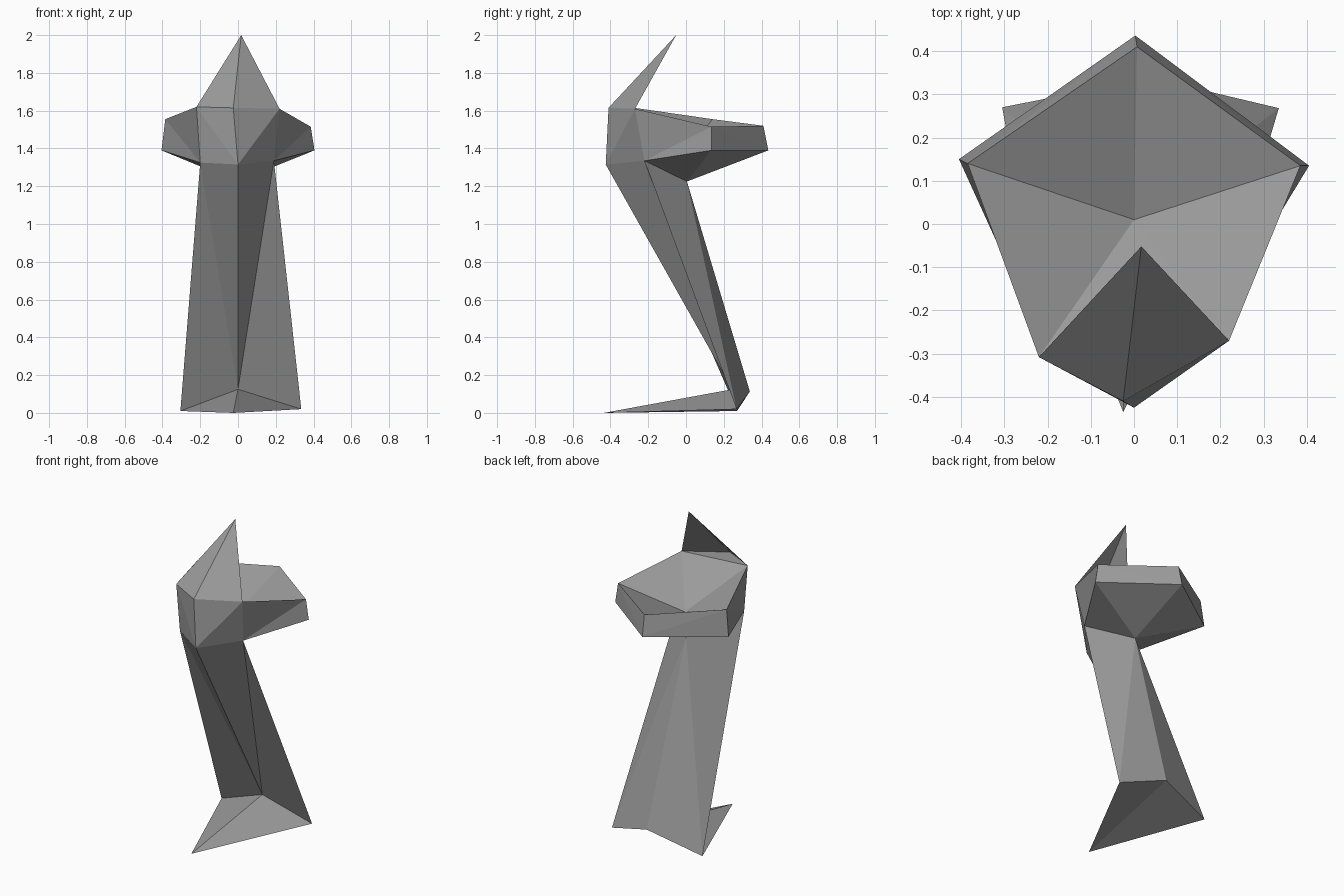
import bpy
import bmesh
from mathutils import Vector

if "Cube" in bpy.data.objects:
    bpy.data.objects.remove(bpy.data.objects["Cube"])

grey = bpy.data.materials.new("mid_grey")
grey.diffuse_color = (0.33, 0.33, 0.33, 1)
grey.use_nodes = True
grey.node_tree.nodes["Principled BSDF"].inputs["Base Color"].default_value = grey.diffuse_color


def part(name, faces):
    """Make one flat-faced object from polygons given as corner points."""
    bm = bmesh.new()
    for face in faces:
        bm.faces.new([bm.verts.new(Vector(p)) for p in face])
    bmesh.ops.remove_doubles(bm, verts=bm.verts, dist=0.0005)
    bmesh.ops.recalc_face_normals(bm, faces=bm.faces)
    mesh = bpy.data.meshes.new(name)
    bm.to_mesh(mesh)
    bm.free()
    mesh.materials.append(grey)
    obj = bpy.data.objects.new(name, mesh)
    bpy.context.collection.objects.link(obj)
    return obj


def split(a, b, c, d):
    """Fold the quad a-b-c-d along its a-c diagonal."""
    return [(a, b, c), (a, c, d)]


# Diamond sections of the neck: front, right, back, left
nf, nr, nb, nl = (0, -0.425, 1.315), (0.19, -0.22, 1.335), (-0.005, 0.005, 1.225), (-0.20, -0.30, 1.325)
bf, br, bb, bl = (0, 0.245, 0.125), (0.335, 0.268, 0.02), (0.04, 0.338, 0.113), (-0.305, 0.27, 0.01)

# Brow corners and the rim of the flared head, ordered right, back, left
brow_f, brow_r, brow_l = (-0.025, -0.41, 1.615), (0.22, -0.27, 1.61), (-0.22, -0.308, 1.62)
rim_top = [(0.385, 0.135, 1.515), (0.007, 0.41, 1.52), (-0.385, 0.14, 1.555)]
rim_low = [(0.405, 0.135, 1.39), (0.003, 0.436, 1.39), (-0.405, 0.15, 1.39)]
bowl = (0, 0.01, 1.387)
crest_tip = (0.017, -0.052, 2.0)
toe = (-0.025, -0.435, 0)

# Neck: leaning column, with a hollow front and folded sides
neck = []
for top_side, base_side in ((nr, br), (nl, bl)):
    neck += split(top_side, nf, bf, base_side)
    neck += split(nb, top_side, base_side, bb)
part("neck", neck)

# Foot: wedge with an arched sole
part("foot", [(bf, toe, br), (bf, bl, toe), (bb, br, toe), (bb, toe, bl)])

# Crest: folded leaf rising from the brow, open at the back
part("crest", [(crest_tip, brow_l, brow_f), (crest_tip, brow_f, brow_r)])

# Head: front cheeks, flared sides, sunken top and underside
head = split(brow_l, brow_f, brow_r, bowl)
for k, brow, neck_side in ((0, brow_r, nr), (2, brow_l, nl)):
    head += split(brow, brow_f, nf, neck_side)
    head += split(neck_side, brow, rim_top[k], rim_low[k])
    head += split(rim_top[k], rim_top[1], rim_low[1], rim_low[k])
    head += split(bowl, brow, rim_top[k], rim_top[1])
    head += split(nb, neck_side, rim_low[k], rim_low[1])
part("head", [f for f in head])
